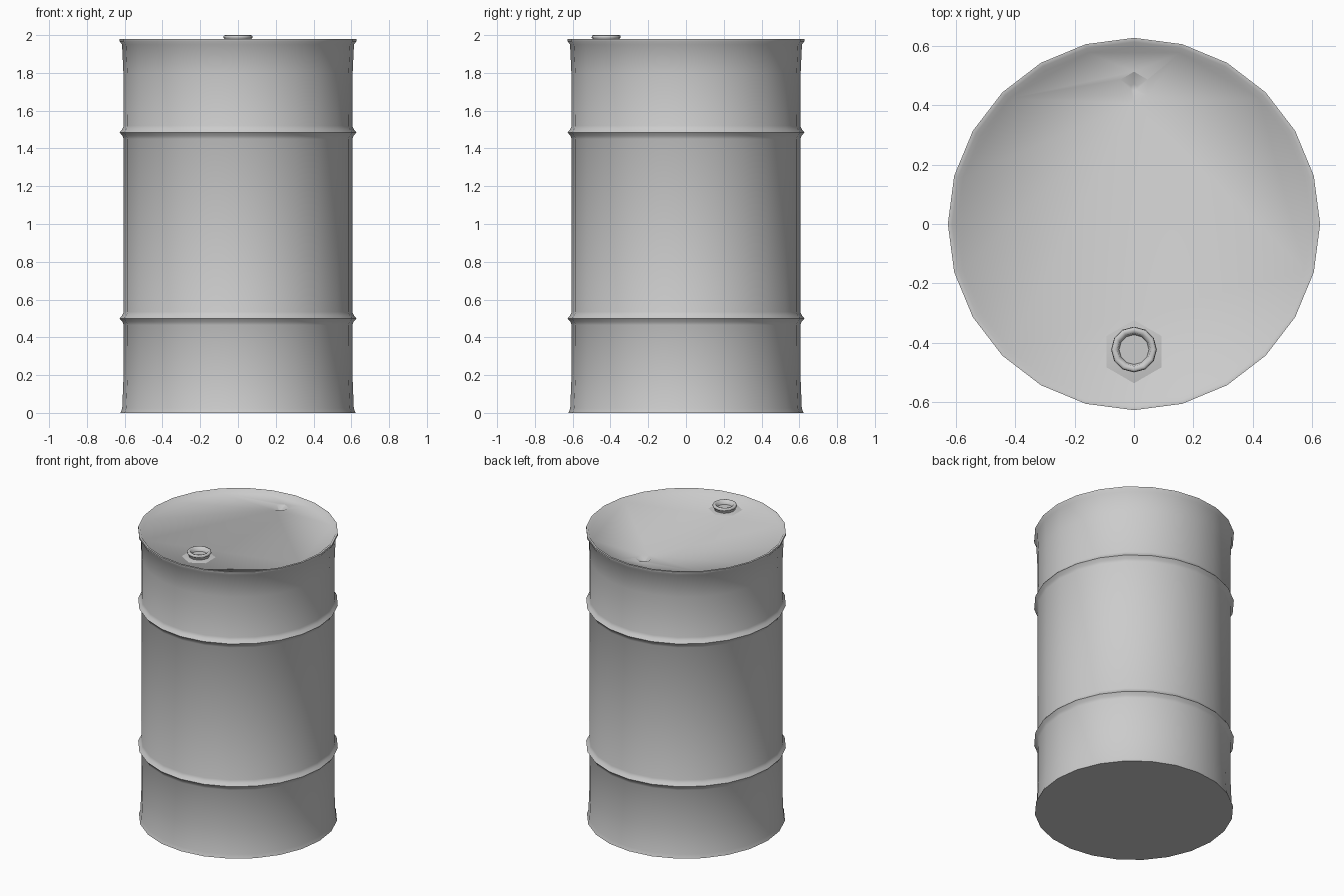
import bpy, bmesh, math

cube = bpy.data.objects.get("Cube")
if cube:
    bpy.data.objects.remove(cube, do_unlink=True)

steel = bpy.data.materials.new("grey_steel")
steel.use_nodes = True
GREY = (0.6, 0.6, 0.6, 1)
steel.diffuse_color = GREY
steel.node_tree.nodes["Principled BSDF"].inputs["Base Color"].default_value = GREY


def lathe(name, profile, sides, y=0.0, smooth=70):
    """Revolve (radius, height) points and close both ends with a flat cap."""
    bm = bmesh.new()
    rings = []
    for r, z in profile:
        ring = []
        for i in range(sides):
            a = math.tau * i / sides + math.pi / 2
            ring.append(bm.verts.new((r * math.cos(a), y + r * math.sin(a), z)))
        rings.append(ring)
    for low, high in zip(rings, rings[1:]):
        for i in range(sides):
            j = (i + 1) % sides
            bm.faces.new((low[i], low[j], high[j], high[i]))
    bm.faces.new(rings[0][::-1])
    bm.faces.new(rings[-1])
    bmesh.ops.recalc_face_normals(bm, faces=bm.faces)
    mesh = bpy.data.meshes.new(name)
    bm.to_mesh(mesh)
    bm.free()
    mesh.materials.append(steel)
    ob = bpy.data.objects.new(name, mesh)
    bpy.context.collection.objects.link(ob)
    bpy.ops.object.select_all(action='DESELECT')
    ob.select_set(True)
    bpy.context.view_layer.objects.active = ob
    bpy.ops.object.shade_smooth_by_angle(angle=math.radians(smooth))
    return ob


def hoop(z):
    """Rolled stiffening ridge around the wall."""
    return [(0.605, z - 0.035), (0.612, z - 0.018), (0.627, z),
            (0.612, z + 0.018), (0.605, z + 0.035)]


# Drum wall with flared foot, two hoops, top rim and recessed lid
wall = [(0.622, 0), (0.613, 0.025), (0.606, 0.2)]
wall += hoop(0.5) + hoop(1.485)
wall += [(0.607, 1.8), (0.614, 1.95), (0.627, 1.967), (0.627, 1.98),
         (0.613, 1.98), (0.597, 1.96)]
drum = lathe("drum_body", wall, 24)

# Hexagonal dent of the small vent plug, cut into the lid
cutter = lathe("vent_cutter", [(0.012, 1.94), (0.057, 1.962)], 6, y=0.46)
cutter.hide_render = True
cutter.hide_viewport = True
cut = drum.modifiers.new("vent_dent", 'BOOLEAN')
cut.operation = 'DIFFERENCE'
cut.object = cutter
cut.solver = 'EXACT'

# Filler neck: flared hexagonal seat and open ring with a sunken floor
lathe("filler_seat", [(0.125, 1.957), (0.075, 1.965)], 6, y=-0.43)
lathe("filler_neck", [(0.066, 1.955), (0.066, 1.978), (0.077, 1.985),
                      (0.075, 1.997), (0.068, 2.0), (0.056, 1.997),
                      (0.05, 1.972)], 12, y=-0.423)
